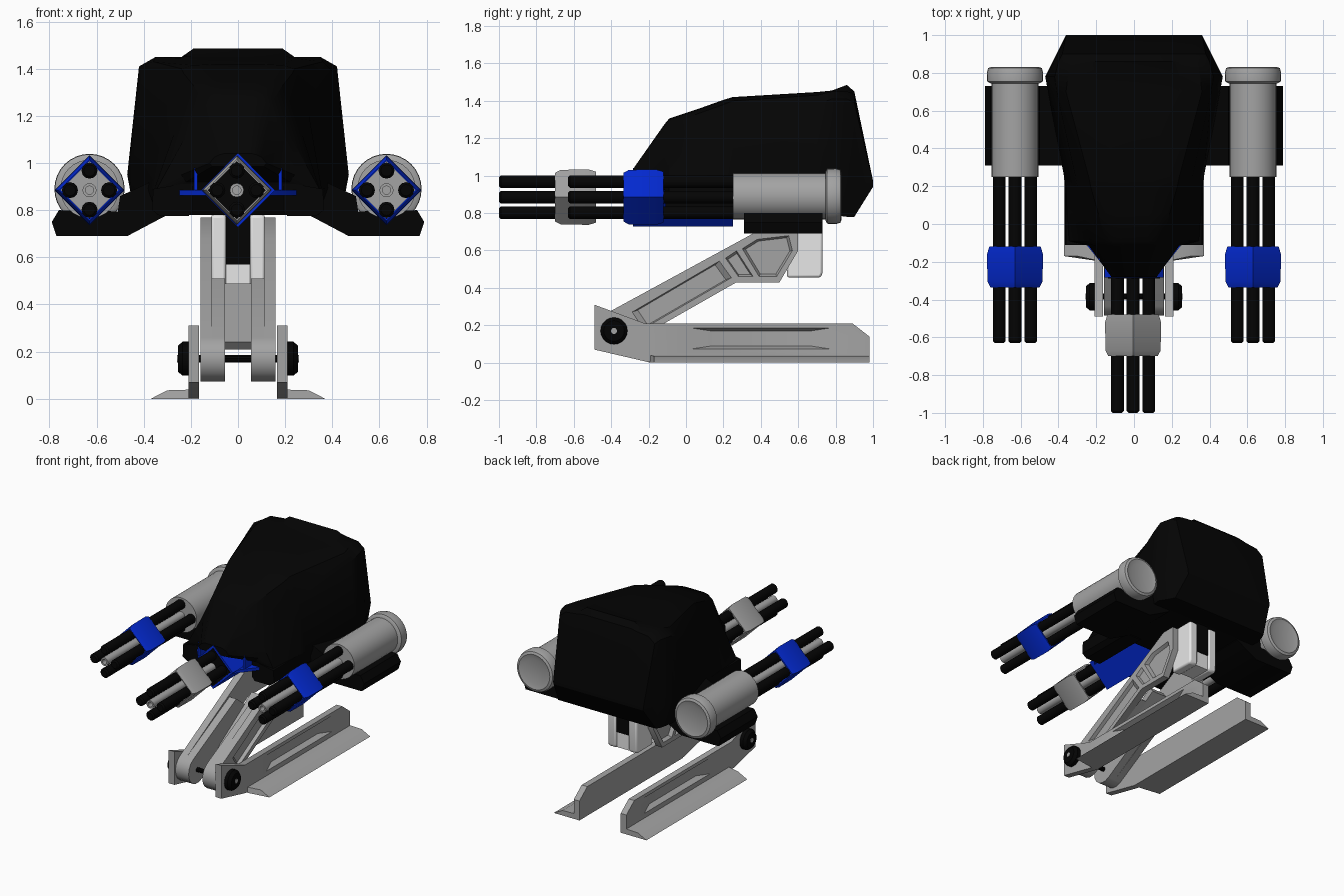
import bpy, bmesh, math

if "Cube" in bpy.data.objects:
    bpy.data.objects.remove(bpy.data.objects["Cube"])


def material(name, rgb):
    m = bpy.data.materials.new(name)
    m.diffuse_color = (*rgb, 1)
    m.use_nodes = True
    m.node_tree.nodes["Principled BSDF"].inputs["Base Color"].default_value = m.diffuse_color
    return m


BLACK = material("matte black", (0.0012, 0.0012, 0.0012))
GREY = material("steel grey", (0.37, 0.37, 0.37))
PALE = material("pale grey", (0.85, 0.85, 0.85))
BLUE = material("deep blue", (0.001, 0.023, 0.66))


def loft(name, rings, mat, wrap=False):
    """Skin a list of equal point rings; cap the ends or wrap around."""
    bm = bmesh.new()
    vs = [[bm.verts.new(p) for p in r] for r in rings]
    n = len(vs[0])
    pairs = list(zip(vs, vs[1:])) + ([(vs[-1], vs[0])] if wrap else [])
    for a, b in pairs:
        for i in range(n):
            j = (i + 1) % n
            bm.faces.new((a[i], a[j], b[j], b[i]))
    if not wrap:
        bm.faces.new(vs[0])
        bm.faces.new(vs[-1])
    bmesh.ops.recalc_face_normals(bm, faces=bm.faces)
    me = bpy.data.meshes.new(name)
    bm.to_mesh(me)
    bm.free()
    me.materials.append(mat)
    ob = bpy.data.objects.new(name, me)
    bpy.context.collection.objects.link(ob)
    return ob


def plate(name, yz, x0, x1, mat, yz2=None):
    """Side profile extruded along x, optionally tapering to a second profile."""
    return loft(name, [[(x0, y, z) for y, z in yz], [(x1, y, z) for y, z in yz2 or yz]], mat)


def beam(name, xz, y0, y1, mat):
    """Front profile extruded along y."""
    return loft(name, [[(x, y, z) for x, z in xz] for y in (y0, y1)], mat)


def turned(name, prof, cx, cz, mat, n=24, wrap=False):
    """Profile of (radius, y) turned about an axis along y."""
    angles = [2 * math.pi * i / n for i in range(n)]
    return loft(name, [[(cx + r * math.cos(a), y, cz + r * math.sin(a)) for a in angles]
                       for r, y in prof], mat, wrap)


def recess(ob, yz, s, x_out, x_in, shrink):
    """Cut a sloped pocket into the outer side of a plate."""
    cy = sum(p[0] for p in yz) / len(yz)
    cz = sum(p[1] for p in yz) / len(yz)
    small = [(cy + (y - cy) * shrink, cz + (z - cz) * shrink) for y, z in yz]
    cutter = plate("cutter", yz, s * x_out, s * x_in, ob.data.materials[0], small)
    cutter.hide_render = True
    mod = ob.modifiers.new("pocket", 'BOOLEAN')
    mod.operation, mod.object, mod.solver = 'DIFFERENCE', cutter, 'EXACT'
    dg = bpy.context.evaluated_depsgraph_get()
    me = bpy.data.meshes.new_from_object(ob.evaluated_get(dg))
    ob.modifiers.clear()
    ob.data = me
    bpy.data.objects.remove(cutter)


# Hull: half sections of bottom edge, side, shoulder, eave, roof edge, ridge;
# the nose overhangs and the front underside is raised
sections = [
    (-.28, (.11, .985), (.12, 1.0), (.10, 1.025), (.08, 1.035), (.06, 1.04), (.04, 1.04)),
    (-.115, (.22, .92), (.24, .95), (.20, 1.10), (.14, 1.24), (.10, 1.27), (.06, 1.275)),
    (-.09, (.33, .88), (.345, .89), (.23, 1.10), (.15, 1.27), (.11, 1.30), (.07, 1.305)),
    (.06, (.335, .88), (.355, .89), (.27, 1.13), (.19, 1.33), (.15, 1.35), (.08, 1.355)),
    (.20, (.33, .88), (.36, .89), (.30, 1.21), (.23, 1.38), (.18, 1.40), (.10, 1.405)),
    (.25, (.33, .78), (.37, .89), (.31, 1.23), (.24, 1.40), (.19, 1.415), (.10, 1.42)),
    (.70, (.43, .79), (.455, .91), (.41, 1.38), (.36, 1.43), (.24, 1.445), (.18, 1.447)),
    (.78, (.44, .79), (.47, .95), (.42, 1.41), (.35, 1.45), (.24, 1.45), (.19, 1.455)),
    (.86, (.41, .78), (.43, .96), (.40, 1.41), (.34, 1.45), (.24, 1.45), (.19, 1.485)),
    (.90, (.39, .78), (.41, .96), (.38, 1.39), (.33, 1.43), (.24, 1.44), (.19, 1.45)),
    (1.0, (.355, .94), (.36, .95), (.36, .965), (.31, .97), (.24, .97), (.19, .972)),
]
loft("hull", [[(x, y, z) for x, z in half] + [(-x, y, z) for x, z in reversed(half)]
              for y, *half in sections], BLACK)


def gun(label, cx, front, back, clamp_y, clamp_mat):
    """Four black barrels around a grey core, held by a hollow diamond clamp."""
    cz = .885
    for i in range(4):
        a = i * math.pi / 2
        turned(label + "_barrel", [(.024, front), (.034, front + .01), (.034, back)],
               cx + .083 * math.cos(a), cz + .083 * math.sin(a), BLACK, 12)
    turned(label + "_core", [(.018, front + .06), (.018, front + .005), (.030, front + .005),
                             (.030, back)], cx, cz, GREY, 12)
    a, b = clamp_y
    turned(label + "_clamp", [(.130, a), (.146, a + .03), (.148, b - .04), (.136, b),
                              (.122, b), (.122, a)], cx, cz, clamp_mat, 4, True)


# Nose gun with its blue diamond housing and winged shelf under the nose
gun("nose_gun", -.005, -1.0, -.2, (-.70, -.48), GREY)
turned("nose_housing", [(.157, -.284), (.157, .25)], 0, .885, BLUE, 4)
turned("nose_mount", [(.138, -.288), (.138, -.2)], 0, .885, BLACK, 4)
loft("nose_shelf", [[(-.25, -.105, z), (.25, -.105, z), (.245, -.118, z), (.13, -.262, z),
                     (-.13, -.262, z), (-.245, -.118, z)] for z in (.863, .885)], BLUE)

for s in (-1, 1):
    # Upright fin on the shelf, and the skirt beside the housing
    beam("nose_fin", [(s * .171, .87), (s * .187, .87), (s * .187, .98), (s * .171, .98)],
         -.19, -.105, BLUE)
    beam("hull_skirt", [(s * x, z) for x, z in [(.19, .80), (.21, .775), (.33, .775),
                        (.365, .80), (.36, .89), (.19, .92)]], -.11, .32, BLACK)

    # Side gun, casing and carrying arm
    gun("side_gun", s * .63, -.63, .3, (-.335, -.12), BLUE)
    turned("gun_casing", [(.124, .25), (.124, .76)], s * .63, .89, GREY, 32)
    turned("gun_cap", [(.13, .745), (.147, .755), (.149, .80), (.142, .825), (.125, .832),
                       (.09, .822)], s * .63, .89, GREY, 32)
    beam("gun_arm", [(s * x, z) for x, z in [
        (.30, .78), (.47, .69), (.77, .69), (.79, .75), (.76, .80), (.51, .795),
        (.50, .86), (.35, .93)]], .31, .73, BLACK)

    # Foot: upright plate with a pocket, and a sloping outer flange
    foot = plate("foot_plate", [(-.49, .07), (-.21, .005), (.98, .005), (.98, .14), (.89, .21),
                                (-.22, .21), (-.49, .31)], s * .165, s * .21, GREY)
    recess(foot, [(.02, .072), (.78, .072), (.78, .187), (.02, .187)], s, .212, .172, .7)
    loft("foot_flange", [[(s * .165, y, 0), (s * .37, y + d, 0), (s * .30, y + d, .036),
                          (s * .165, y, .04)] for y, d in ((-.20, .03), (.98, 0))], GREY)

    # Ankle hub, a disc across x
    hub = [(r, x) for r, x in ((.072, .20), (.072, .235), (.055, .255))]
    for name, prof, mat in (("ankle_hub", hub, BLACK),
                            ("ankle_bolt", [(.016, .25), (.016, .258)], GREY)):
        loft(name, [[(s * x, -.385 + r * math.cos(k * math.pi / 10),
                      .17 + r * math.sin(k * math.pi / 10)) for k in range(20)]
                    for r, x in prof], mat)

    # Thigh: outer plate with pockets, thicker on its lower half
    rounded = [(-.385 + .1 * math.cos(math.radians(t)), .172 + .1 * math.sin(math.radians(t)))
               for t in range(120, 301, 20)]
    thigh = plate("thigh_plate", rounded + [(.27, .43), (.50, .43), (.60, .60), (.60, .77),
                                            (.50, .77), (.33, .675)], s * .11, s * .16, GREY)
    recess(thigh, [(-.29, .27), (.18, .545), (.245, .455), (-.23, .18)], s, .162, .135, .88)
    recess(thigh, [(.21, .56), (.27, .60), (.36, .46), (.28, .46)], s, .162, .14, .8)
    recess(thigh, [(.30, .61), (.38, .66), (.55, .68), (.57, .60), (.485, .46), (.39, .46)],
           s, .162, .135, .88)
    plate("thigh_inner", rounded + [(.20, .40), (.06, .51)], s * .055, s * .11, GREY)

    # Hip lugs with softened edges
    lug = plate("hip_lug", [(.54, .455), (.72, .455), (.73, .48), (.73, .78), (.54, .78)],
                s * .05, s * .115, PALE)
    bev = lug.modifiers.new("soft_edges", 'BEVEL')
    bev.width, bev.segments = .012, 2

# Parts on the centre line
plate("thigh_web", [(-.15, .24), (-.12, .21), (.27, .45), (.24, .49)], -.06, .06, GREY)
plate("hip_bridge", [(.56, .46), (.715, .46), (.715, .57), (.56, .57)], -.06, .06, PALE)
plate("hip_core", [(.56, .57), (.72, .57), (.72, .79), (.56, .79)], -.052, .052, BLACK)
plate("ankle_axle", [(-.385 + .016 * math.cos(k * math.pi / 5),
                      .17 + .016 * math.sin(k * math.pi / 5)) for k in range(10)],
      -.21, .21, BLACK)

# Smooth the round parts, keep hard edges
bpy.ops.object.select_all(action='SELECT')
bpy.context.view_layer.objects.active = bpy.context.scene.objects["hull"]
bpy.ops.object.shade_smooth_by_angle(angle=math.radians(32))
